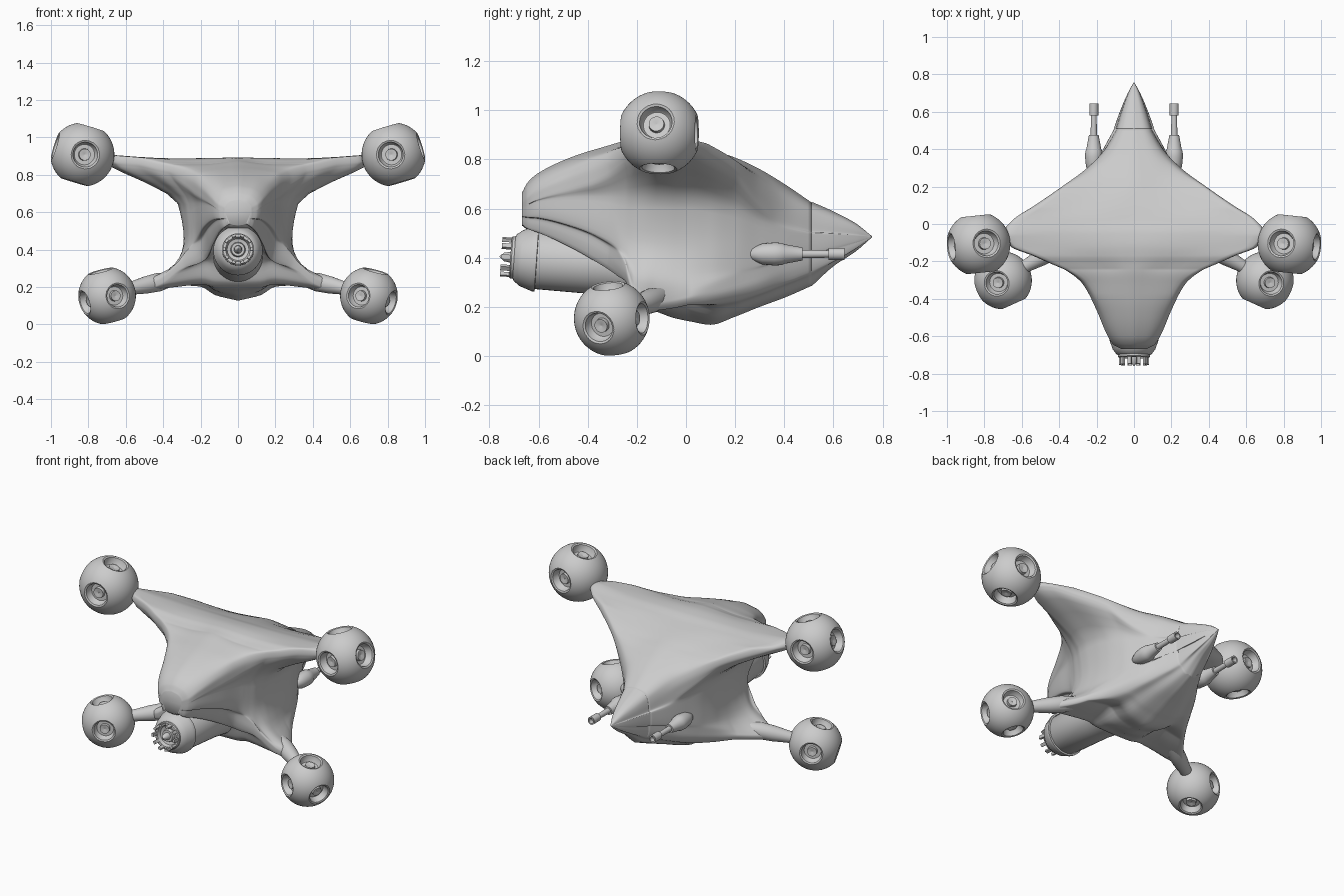
import bpy, bmesh
from math import sin, cos, pi, radians
from mathutils import Vector, Matrix

if "Cube" in bpy.data.objects:
    bpy.data.objects.remove(bpy.data.objects["Cube"])


def pchip(ts, vs, t):
    """Smooth interpolation through points, without overshoot."""
    n = len(ts)
    i = max(k for k in range(n - 1) if k == 0 or ts[k] <= t)
    slope = lambda k: (vs[k + 1] - vs[k]) / (ts[k + 1] - ts[k])

    def tangent(k):
        if k == 0:
            return slope(0)
        if k == n - 1:
            return slope(n - 2)
        a, b = slope(k - 1), slope(k)
        return 0 if a * b <= 0 else 2 * a * b / (a + b)
    h = ts[i + 1] - ts[i]
    u = (t - ts[i]) / h
    return ((2*u**3 - 3*u**2 + 1) * vs[i] + (u**3 - 2*u*u + u) * h * tangent(i)
            + (3*u*u - 2*u**3) * vs[i + 1] + (u**3 - u*u) * h * tangent(i + 1))


def finish(bm, name):
    bmesh.ops.recalc_face_normals(bm, faces=bm.faces)
    me = bpy.data.meshes.new(name)
    bm.to_mesh(me)
    bm.free()
    ob = bpy.data.objects.new(name, me)
    bpy.context.collection.objects.link(ob)
    return ob


def skin(bm, rings, cap=True):
    vs = [[bm.verts.new(p) for p in r] for r in rings]
    n = len(vs[0])
    for a, b in zip(vs, vs[1:]):
        for j in range(n):
            bm.faces.new((a[j], a[(j + 1) % n], b[(j + 1) % n], b[j]))
    if cap:
        bm.faces.new(vs[0])
        bm.faces.new(vs[-1])


def lathe(name, profile, origin, direction, n=32, cap=True):
    """Turn (distance, radius) pairs about an axis."""
    q = Vector(direction).to_track_quat('Z', 'Y')
    o = Vector(origin)
    rings = [[o + q @ Vector((max(r, .0005) * cos(2*pi*k/n), max(r, .0005) * sin(2*pi*k/n), d))
              for k in range(n)] for d, r in profile]
    bm = bmesh.new()
    skin(bm, rings, cap)
    return finish(bm, name)


# Hull stations: y, top z, upper wing x, z, waist x, z, lower wing x, z, keel z
STATIONS = [
    (-.667, .665, .07, .62, .07, .59, .06, .55, .53),
    (-.645, .705, .11, .64, .105, .595, .085, .54, .515),
    (-.60, .745, .14, .67, .135, .60, .105, .53, .505),
    (-.45, .815, .205, .73, .19, .58, .15, .475, .45),
    (-.32, .855, .275, .78, .225, .54, .19, .405, .385),
    (-.25, .875, .36, .82, .25, .50, .29, .345, .32),
    (-.21, .882, .45, .84, .265, .48, .43, .235, .225),
    (-.17, .89, .54, .86, .275, .47, .52, .205, .195),
    (-.12, .893, .66, .87, .285, .465, .475, .21, .18),
    (-.05, .885, .70, .875, .29, .46, .415, .22, .155),
    (.02, .862, .65, .865, .29, .46, .365, .235, .14),
    (.10, .84, .53, .825, .285, .46, .315, .25, .127),
    (.20, .807, .385, .765, .26, .46, .262, .275, .16),
    (.30, .76, .25, .67, .215, .45, .21, .305, .20),
    (.40, .70, .155, .60, .165, .45, .15, .345, .237),
    (.51, .625, .09, .55, .105, .46, .09, .38, .285)]
NOSE = [
    (.51, .628, .093, .55, .108, .46, .093, .38, .283),
    (.757, .487, .002, .486, .002, .485, .002, .484, .483)]
NOSE.insert(1, (.60, .588, .066, .53, .076, .47, .064, .41, .365))
NOSE.insert(2, (.69, .54, .034, .51, .038, .475, .032, .45, .425))


def section(y, zt, xu, zu, xw, zw, xl, zl, zb):
    mix = lambda a, b, f: a + (b - a) * f
    fu = min(1, max(0, (xu - xw) / .12))      # how far the wings stand out
    fl = min(1, max(0, (xl - xw) / .08))
    h = zt - zb
    tu, tl = min(mix(.06, .035, fu), h * .13), min(mix(.05, .025, fl), h * .12)
    pts = [(0, zt), (mix(.6, .5, fu) * xu, mix(zt, zu + tu, mix(.35, .5, fu)) - .012 * fu),
           (mix(.9, .96, fu) * xu, min(zu + .9 * tu, mix(zt, zt + .02, fu))), (xu, zu),
           (mix(1, .96, fu) * xu if fu else mix(xu, xw, .3), zu - tu),
           (xw + .08 * (xu - xw), mix(zu, zw, .55)), (xw, zw),
           (mix(xw, xl, .25), mix(zw, zl, .55)),
           (mix(xw, xl, .8) if fl == 0 else mix(1, .96, fl) * xl, zl + tl), (xl, zl),
           (mix(.88, .96, fl) * xl, zl - tl),
           (min(.2, mix(.68, .55, fl) * xl), mix(zl, zb, mix(.58, .1, fl)) + .01 * fl),
           (min(.12, .42 * xl), mix(zl, zb, mix(.85, .6, fl))), (0, zb)]
    idx = list(range(len(pts)))
    half = [(pchip(idx, [p[0] for p in pts], k / 4), pchip(idx, [p[1] for p in pts], k / 4))
            for k in range(4 * (len(pts) - 1) + 1)]
    return [(x, y, z) for x, z in half] + [(-x, y, z) for x, z in half[-2:0:-1]]


def hull(name, stations, steps=8):
    ys = [s[0] for s in stations]
    cols = list(zip(*stations))
    samples = [a + (b - a) * k / steps for a, b in zip(ys, ys[1:]) for k in range(steps)] + [ys[-1]]
    bm = bmesh.new()
    skin(bm, [section(*[pchip(ys, c, y) for c in cols]) for y in samples])
    return finish(bm, name)


hulls = [hull("hull", STATIONS), hull("nose_cone", NOSE)]

# Engine nacelle running under the hull, with collar and nozzle cup
axis = Vector((0, 1, -.07)).normalized()
tail = Vector((0, -.62, .395))
lathe("nacelle", [(0, .115), (.01, .122), (.30, .127), (.45, .14), (.60, .15), (.70, .11), (.75, 0)], tail, axis, 40)
lathe("engine_collar", [(-.01, .08), (-.08, .085), (-.075, .095), (-.05, .114), (-.01, .128), (.0, .132),
                        (.012, .132), (.014, .118)], tail, axis, 40)
lathe("engine_cup", [(-.06, .086), (-.09, .086), (-.095, .08), (-.095, .066), (-.075, .058), (-.07, .04),
                     (-.09, .035), (-.09, .022), (-.12, .018), (-.14, 0)], tail, axis, 32)

# Ring of teeth around the nozzle
bm = bmesh.new()
q = axis.to_track_quat('Z', 'Y')
for k in range(10):
    m = (Matrix.Translation(tail) @ q.to_matrix().to_4x4() @ Matrix.Rotation(2*pi*k/10, 4, 'Z')
         @ Matrix.Translation((.074, 0, -.11)) @ Matrix.Diagonal((.014, .02, .045, 1)))
    bmesh.ops.create_cube(bm, size=1, matrix=m)
finish(bm, "engine_teeth")


def pod(name, centre, R, right, back, side):
    """Sphere with flattened, recessed thruster ports on all but the arm side."""
    r, b = Vector(right).normalized(), Vector(back).normalized()
    up = r.cross(b).normalized()
    dirs = [Vector((side * d.x, d.y, d.z)) for d in (r, b, -b, up, -up)]
    c = Vector((side * centre[0], centre[1], centre[2]))
    bm = bmesh.new()
    bmesh.ops.create_uvsphere(bm, u_segments=48, v_segments=32, radius=R, matrix=Matrix.Translation(c))
    for d in dirs:
        bmesh.ops.bisect_plane(bm, geom=bm.verts[:] + bm.edges[:] + bm.faces[:],
                               plane_co=c + d * R * .895, plane_no=d, clear_outer=True)
    finish(bm, name)
    port = [(.895, .446), (.87, .39), (.64, .34), (.62, .32), (.62, .19), (.74, .18), (.74, .15), (.70, 0)]
    for i, d in enumerate(dirs):
        lathe(f"{name}_port_{i}", [(a * R, w * R) for a, w in port], c, d, 32, False)


for side, tag in ((1, "right"), (-1, "left")):
    # Thruster pods at the wing tips
    pod(f"upper_pod_{tag}", (.832, -.108, .908), .171, (.95, -.1, .29), (.105, .995, 0), side)
    pod(f"lower_pod_{tag}", (.700, -.302, .153), .154, (.87, -.39, -.27), (.41, .91, 0), side)
    # Slim strut carrying the lower wing out to its pod
    a, b = Vector((side * .34, -.09, .245)), Vector((side * .64, -.26, .178))
    lathe(f"lower_strut_{tag}", [(0, .035), (.1, .05), (.18, .046), (.26, .036), ((b - a).length, .03)], a, b - a, 24)
    # Gun with fairing, barrel and muzzle
    lathe(f"gun_{tag}", [(.24, 0), (.27, .025), (.31, .042), (.36, .047), (.39, .045), (.40, .04), (.465, .028),
                         (.475, .026), (.475, .017), (.58, .015), (.58, .024), (.645, .024), (.645, .016),
                         (.62, .014), (.62, 0)], (side * .215, 0, .415), (0, 1, 0), 24)

# Smooth shading: hull stays soft, machined parts keep their edges
bpy.ops.object.select_all(action='SELECT')
for ob in hulls:
    ob.select_set(False)
bpy.context.view_layer.objects.active = bpy.data.objects["nacelle"]
bpy.ops.object.shade_smooth_by_angle(angle=radians(35))
bpy.ops.object.select_all(action='DESELECT')
for ob in hulls:
    ob.select_set(True)
bpy.context.view_layer.objects.active = hulls[0]
bpy.ops.object.shade_smooth_by_angle(angle=radians(65))
